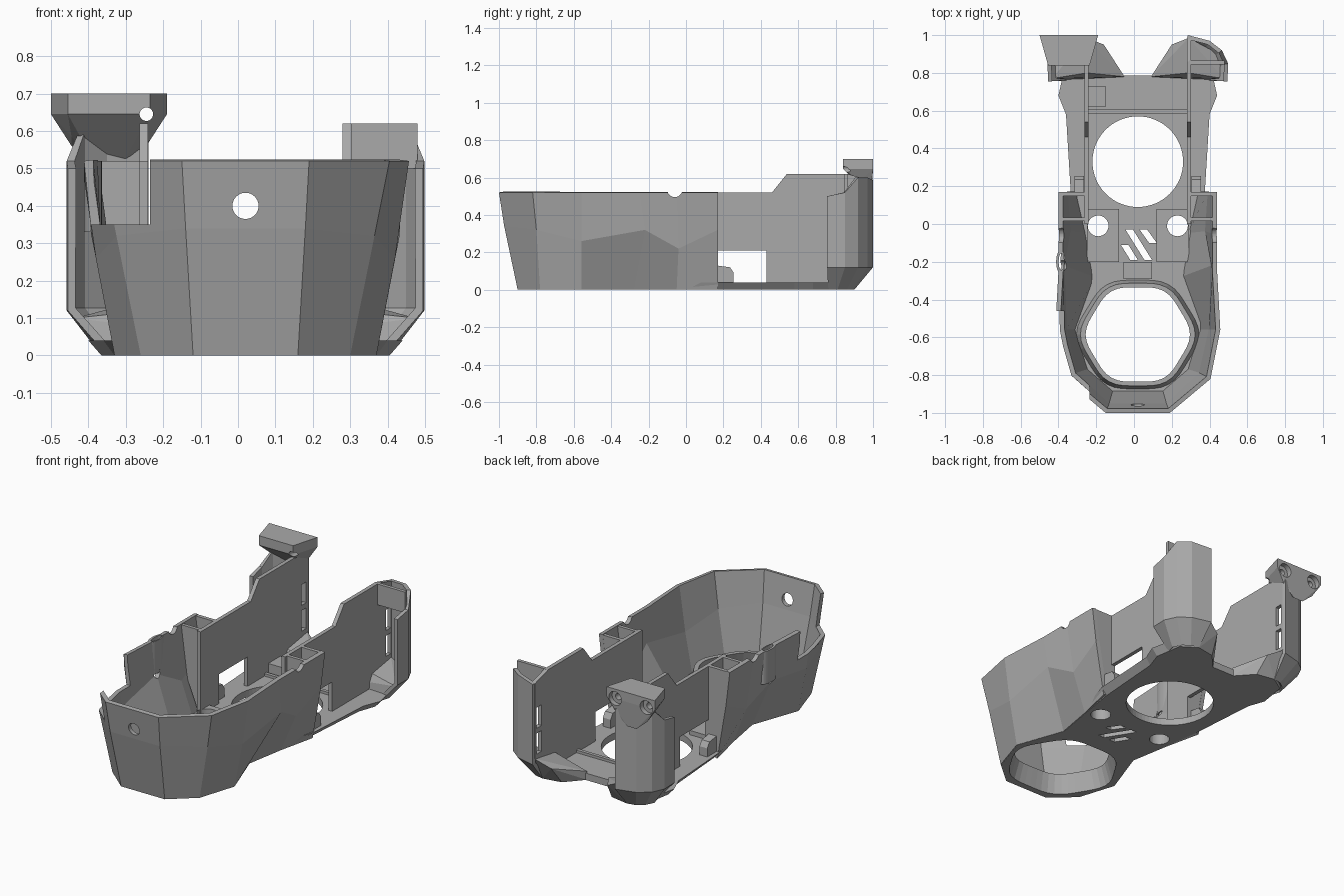
import bpy, bmesh, math

old = bpy.data.objects.get("Cube")
if old:
    bpy.data.objects.remove(old)

grey = bpy.data.materials.new("plain grey")
grey.use_nodes = True
grey.diffuse_color = (0.4, 0.4, 0.4, 1)
grey.node_tree.nodes["Principled BSDF"].inputs["Base Color"].default_value = (0.4, 0.4, 0.4, 1)
AXIS = 0.02  # the body's symmetry plane sits slightly off centre


def finish(name, bm, mirror=False, thick=0):
    mesh = bpy.data.meshes.new(name)
    bm.to_mesh(mesh)
    bm.free()
    mesh.materials.append(grey)
    ob = bpy.data.objects.new(name, mesh)
    bpy.context.collection.objects.link(ob)
    ob.location.x = AXIS
    if thick:
        mod = ob.modifiers.new("thickness", "SOLIDIFY")
        mod.thickness, mod.offset = thick, -1
    if mirror:
        ob.modifiers.new("mirror", "MIRROR").use_mirror_merge = False
    return ob


def prism(name, pts, lo, hi, axis="z", top=None, mirror=False):
    """Extrude a flat profile along an axis, optionally to a second outline."""
    place = {"z": lambda a, b, h: (a, b, h), "y": lambda a, b, h: (a, h, b),
             "x": lambda a, b, h: (h, a, b)}[axis]
    bm = bmesh.new()
    a = [bm.verts.new(place(*p, lo)) for p in pts]
    b = [bm.verts.new(place(*p, hi)) for p in (top or pts)]
    bm.faces.new(a)
    bm.faces.new(b)
    for i in range(len(a)):
        j = (i + 1) % len(a)
        bm.faces.new((a[i], a[j], b[j], b[i]))
    bmesh.ops.recalc_face_normals(bm, faces=bm.faces)
    return finish(name, bm, mirror)


def box(name, x, y, z, mirror=False):
    return prism(name, [(x[0], y[0]), (x[1], y[0]), (x[1], y[1]), (x[0], y[1])], *z, mirror=mirror)


def disc(cx, cy, r, ry=None, n=32):
    return [(cx + r * math.cos(t * math.tau / n), cy + (ry or r) * math.sin(t * math.tau / n)) for t in range(n)]


def skin(name, rings, thick, mirror=False):
    """Thin open wall lofted through rings of 3D points."""
    bm = bmesh.new()
    rows = [[bm.verts.new(p) for p in ring] for ring in rings]
    for a, b in zip(rows, rows[1:]):
        for i in range(len(a) - 1):
            bm.faces.new((a[i], a[i + 1], b[i + 1], b[i]))
    return finish(name, bm, mirror, thick)


def hull(name, pts, mirror=False):
    bm = bmesh.new()
    for p in pts:
        bm.verts.new(p)
    out = bmesh.ops.convex_hull(bm, input=bm.verts)
    loose = list({v for v in out["geom_interior"] + out["geom_unused"] if isinstance(v, bmesh.types.BMVert)})
    bmesh.ops.delete(bm, geom=loose, context="VERTS")
    bmesh.ops.recalc_face_normals(bm, faces=bm.faces)
    return finish(name, bm, mirror)


def cut(ob, cutters):
    for c in cutters:
        c.hide_render = True
        mod = ob.modifiers.new("cut", "BOOLEAN")
        mod.operation, mod.solver, mod.object = "DIFFERENCE", "EXACT", c
    deps = bpy.context.evaluated_depsgraph_get()
    mesh = bpy.data.meshes.new_from_object(ob.evaluated_get(deps))
    ob.modifiers.clear()
    ob.data = mesh
    for c in cutters:
        bpy.data.objects.remove(c)


def both(half):
    """Half outline (rear to front) turned into a full run from -x round to +x."""
    return [(-x, *r) for x, *r in half] + [(x, *r) for x, *r in reversed(half)]


def nozzle(rx, ry, n=48):
    pts = []
    for i in range(n):
        t = i * math.tau / n
        k = 1 + 0.03 * math.cos(6 * t)
        pts.append((rx * k * math.cos(t), -0.585 + ry * k * math.sin(t)))
    return pts


# Faceted front bowl, with a crease running from the waist up to a side peak
low = [(.34, .17), (.29, -.05), (.25, -.28), (.35, -.56), (.28, -.78), (.14, -.9)]
mid = [(.395, .17, .32), (.38, -.04, .22), (.412, -.22, .32), (.4, -.56, .26), (.345, -.8, .32), (.16, -.972, .34)]
high = [(.42, .17), (.42, -.05), (.42, -.25), (.437, -.56), (.385, -.82), (.17, -1)]
bowl = skin("front_bowl", [[(x, y, 0) for x, y in both(low)], both(mid),
                           [(x, y, .52) for x, y in both(high)]], .025)
cut(bowl, [
    prism("screw_hole", disc(0, .4, .035), -1.1, -.8, "y"),
    prism("rim_notch", disc(-.06, .535, .04), -.6, .6, "x"),
    prism("side_hole", disc(-.22, .33, .026), -.6, -.3, "x"),
    prism("groove", disc(-.405, -.2, .014, .045), .33, .7),
    box("corner_notch", (-.7, -.255), (-1.1, -.46), (.35, .7)),
])

# Oval cable guide on the side of the bowl
guide = prism("cable_guide", disc(-.408, -.2, .024, .062), .33, .52)
cut(guide, [prism("guide_cutter", disc(-.405, -.2, .014, .045), .3, .7)])

# Floor plate: bowl base at the front, flared tray at the back
rear_low = [(.07, .785), (.2, .82), (.37, .77), (.385, .68), (.35, .58), (.32, .17)]
rear_high = [(.07, .785), (.2, .82), (.40, .77), (.42, .68), (.38, .58), (.355, .17)]
base = [(x - .004, y + .004) for x, y in low[1:]]
floor = prism("floor_plate", both(rear_low + base), 0, .04, top=both(rear_high + base))


def slit(a, b, w=.02):
    return prism("vent_cutter", [(a[0] - w, a[1]), (a[0] + w, a[1]), (b[0] + w, b[1]), (b[0] - w, b[1])], -.1, .2)


def screw_cutter(s):
    return prism("floor_screw_cutter", disc(s * .21, -.01, .055), -.1, .2)


cut(floor, [
    prism("fan_cutter", disc(0, .33, .24, n=64), -.1, .2),
    prism("nozzle_cutter", nozzle(.30, .285), -.1, .2),
    slit((-.045, -.03), (.055, -.19)), slit((.03, -.03), (.08, -.10)), slit((-.07, -.11), (-.02, -.19)),
    screw_cutter(1), screw_cutter(-1),
])

# Raised collar around the nozzle opening
collar = prism("nozzle_collar", nozzle(.325, .305), .005, .11, top=nozzle(.295, .28))
cut(collar, [prism("collar_cutter", nozzle(.302, .287), 0, .12, top=nozzle(.265, .255))])

# Screw pads with bosses, and the small block between them
for s, side in ((1, "left"), (-1, "right")):
    pad = box(side + "_screw_pad", sorted((s * .1, s * .27)), (-.2, .08), (.03, .065))
    cut(pad, [screw_cutter(s)])
    prism(side + "_pad_boss", disc(s * .165, -.11, .052), .05, .072)
box("centre_block", (-.075, .075), (-.29, -.2), (.03, .09))
box("rear_cross_rib", (-.26, .26), (.585, .605), (.03, .055))
box("cable_bracket", (-.26, -.17), (.62, .73), (.03, .1))

# Upright side walls with low window and rear slots
wall = prism("side_walls", [(0, .03), (.17, .03), (.17, .21), (.43, .21), (.43, .03), (.88, .03), (.985, .15),
                            (.985, .585), (.86, .62), (.54, .62), (.46, .52), (0, .52)], .26, .283, "x", mirror=True)
cut(wall, [box("slot_cutter", (-.4, .4), (.925, .968), z) for z in ((.17, .29), (.32, .44))])
prism("window_clips", [(.16, .03), (.255, .03), (.255, .09), (.235, .12), (.16, .13)], .285, .335, "x", mirror=True)

# Pocket boxes joining the bowl to the side walls
prism("pocket_rear_plates", [(.27, .02), (.335, .02), (.385, .32), (.41, .52), (.27, .52)],
      .148, .17, "y", mirror=True)
prism("pocket_front_plates", [(.26, .03), (.28, .03), (.365, .24), (.405, .52), (.26, .52)],
      .015, .035, "y", mirror=True)

# Curved rear columns with tapered feet, and a lintel across the left one
foot = [(.37, .76), (.385, .81), (.36, .86), (.32, .89), (.27, .9)]
bend = [(.475, .755), (.478, .85), (.445, .92), (.38, .97), (.265, 1)]
tops = [.5, .52, .6, .6, .585]
skin("rear_columns", [[(x, y, 0) for x, y in foot], [(x, y, .12) for x, y in bend],
                      [(x, y, z) for (x, y), z in zip(bend, tops)]], .022, mirror=True)
box("column_lintel", (.27, .46), (.845, .865), (.5, .62))
hull("rear_feet", [(.07, .78, 0), (.16, .88, 0), (.27, .9, 0), (.36, .84, 0), (.37, .76, 0),
                   (.07, .78, .05), (.18, .95, .1), (.27, .985, .15), (.43, .9, .1),
                   (.455, .77, .1), (.27, .8, .12)], mirror=True)

# Tall mounting tab with two countersunk holes, tapering down into its column
cx = -.345 - AXIS
tab = hull("mounting_tab", [(cx + s * w, y, z) for s in (1, -1) for w, y, z in (
    (.155, 1, .70), (.155, 1, .645), (.11, .84, .70), (.11, .84, .645),
    (.1, .99, .56), (.1, .93, .585), (.03, .99, .5))])
cutters = []
for s in (1, -1):
    cutters.append(prism("tab_hole", disc(cx + s * .1, .645, .018), .8 if s > 0 else .9, 1.1, "y"))
    cutters.append(prism("tab_counterbore", disc(cx + s * .1, .645, .04), .97, 1.1, "y"))
cut(tab, cutters)
